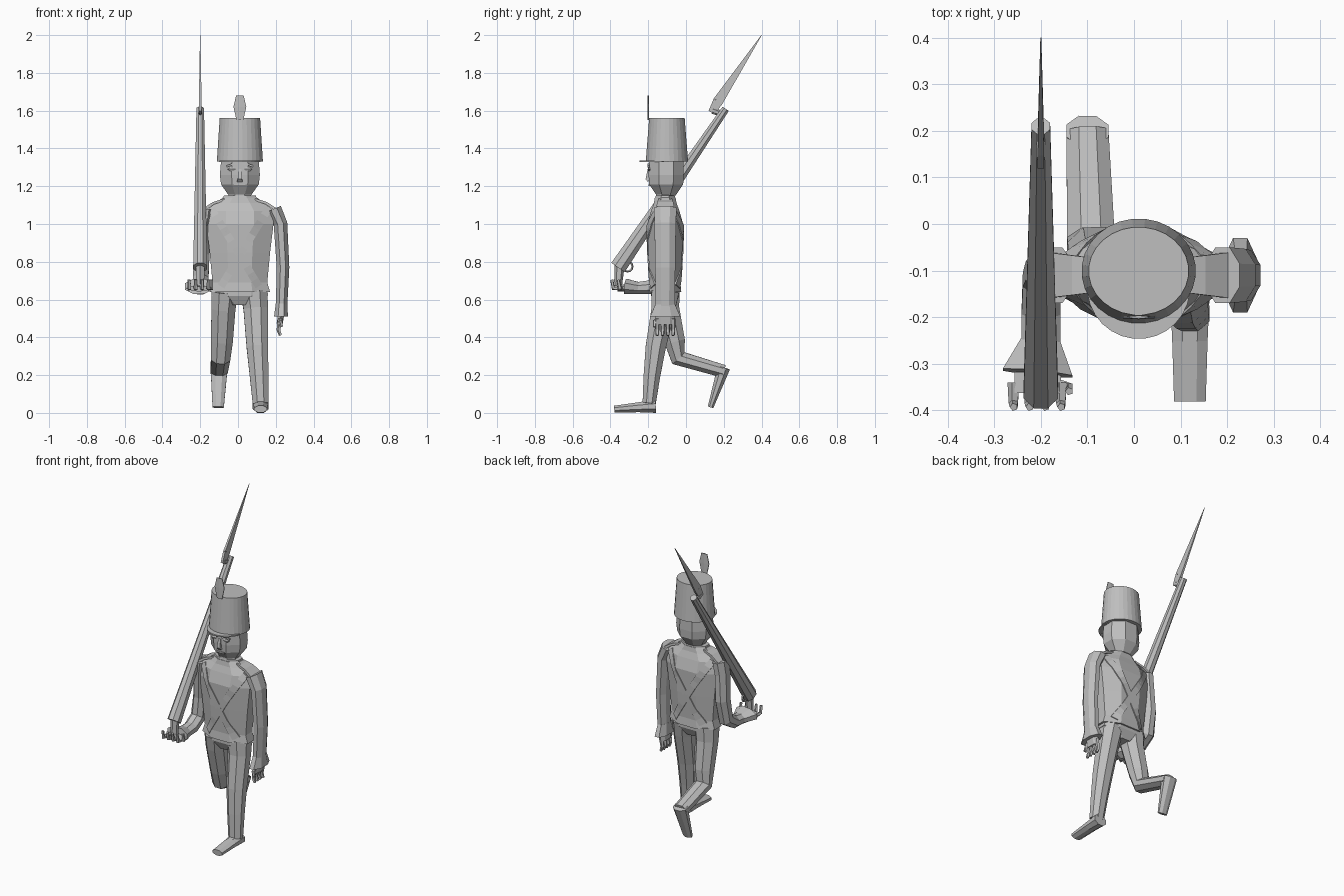
import bpy, bmesh
from math import sin, cos, pi
from mathutils import Vector
from mathutils.bvhtree import BVHTree

if "Cube" in bpy.data.objects:
    bpy.data.objects.remove(bpy.data.objects["Cube"])

tone = .52
grey = bpy.data.materials.new("plain_grey")
grey.use_nodes = True
grey.diffuse_color = (tone, tone, tone, 1)
grey.node_tree.nodes["Principled BSDF"].inputs["Base Color"].default_value = grey.diffuse_color

X, Y, Z = Vector((1, 0, 0)), Vector((0, 1, 0)), Vector((0, 0, 1))
MIDDLE = X * .01 - Y * .11      # upright axis of the body
SIDES = (("left", 1), ("right", -1))


def stitch(name, rings):
    """Join equal rings of points into one closed, flat-shaded part."""
    bm = bmesh.new()
    rows = [[bm.verts.new(point) for point in ring] for ring in rings]
    count = len(rows[0])
    for low, high in zip(rows, rows[1:]):
        for i in range(count):
            j = (i + 1) % count
            bm.faces.new((low[i], low[j], high[j], high[i]))
    bm.faces.new(rows[0])
    bm.faces.new(rows[-1])
    bmesh.ops.recalc_face_normals(bm, faces=bm.faces)
    mesh = bpy.data.meshes.new(name)
    bm.to_mesh(mesh)
    bm.free()
    mesh.materials.append(grey)
    part = bpy.data.objects.new(name, mesh)
    bpy.context.collection.objects.link(part)
    return part


def loft(name, centres, sizes, corners=8):
    """Sweep a polygon through the centres, with a half width and depth at each."""
    rings = []
    last = len(centres) - 1
    grow = 1 / cos(pi / corners)
    angles = [pi * (2 * k + 1) / corners for k in range(corners)]
    for i, (centre, (width, depth)) in enumerate(zip(centres, sizes)):
        into = centre - centres[max(i - 1, 0)]
        out = centres[min(i + 1, last)] - centre
        along = (into.normalized() + out.normalized()).normalized()
        guide = Y if abs(along.x) > .8 else X
        side = (guide - along * guide.dot(along)).normalized()
        other = along.cross(side)
        rings.append([centre + (side * width * cos(a) + other * depth * sin(a)) * grow
                      for a in angles])
    return stitch(name, rings)


def taper(name, centres, start, end, corners=8):
    """Loft whose size changes evenly from start to end."""
    last = len(centres) - 1
    start, end = Vector(start), Vector(end)
    sizes = [start.lerp(end, i / last) for i in range(last + 1)]
    return loft(name, centres, sizes, corners)


def limb(name, path, x_start, x_end, start, end, bow=0, corners=8):
    """Taper along a (y, z) path while x drifts evenly, bowed outward if asked."""
    last = len(path) - 1
    centres = []
    for i, (y, z) in enumerate(path):
        t = i / last
        centres.append(Vector((x_start + (x_end - x_start) * t + bow * sin(pi * t), y, z)))
    return taper(name, centres, start, end, corners)


def column(name, sections, shift=0, corners=8):
    """Upright loft on the body axis from (height, half width, half depth)."""
    centres = [MIDDLE + Y * shift + Z * height for height, *size in sections]
    return loft(name, centres, [size for height, *size in sections], corners)


def make_hand(side, base, spread, reach, curl, palm):
    """Palm, four curled fingers and a thumb."""
    taper(f"{side}_palm", [base - reach / 2, base + reach / 2], palm, palm, 6)
    knuckle, tip = (.011, .011), (.007, .007)
    for k in range(4):
        root = base + spread * (k - 1.5)
        bend = root + reach
        taper(f"{side}_finger_{k}", [root, bend, bend + curl], knuckle, tip, 5)
    bend = base - spread * 2 + reach / 4
    taper(f"{side}_thumb", [base - reach / 4, bend, bend + curl], knuckle, tip, 5)


# Torso with flared hem, hips, collar and neck
jacket = column("jacket", [
    (.64, .16, .085), (.69, .145, .08), (.85, .16, .09), (1, .178, .095),
    (1.07, .18, .075), (1.11, .13, .06), (1.14, .09, .055)])
column("hips", [(.68, .14, .075), (.62, .15, .075), (.57, .06, .05)])
column("collar", [(1.1, .095, .06), (1.15, .085, .05)])
column("neck", [(1.1, .06, .05), (1.18, .06, .05)])

# Crossed belts laid on the chest and the back
surface = BVHTree.FromObject(jacket, bpy.context.evaluated_depsgraph_get())
steps = 12
for place, facing in (("front", -1), ("back", 1)):
    lift = Y * facing * .006
    for side, sign in SIDES:
        top = MIDDLE + X * sign * .15 + Z * 1.08
        end = MIDDLE - X * sign * .1 + Z * .67
        across = (end - top).cross(Y).normalized() * .02
        rings = []
        for step in range(steps + 1):
            centre = top.lerp(end, step / steps)
            edges = []
            for point in (centre - across, centre + across):
                hit = surface.ray_cast(point + Y * facing, -Y * facing)[0]
                edges.append(hit or surface.find_nearest(point)[0])
            a, b = edges
            rings.append([a + lift, b + lift, b - lift / 2, a - lift / 2])
        stitch(f"{place}_belt_{side}", rings)

# Shoulder straps
for side, sign in SIDES:
    inner = MIDDLE + X * sign * .08 + Z * 1.13
    outer = MIDDLE + X * sign * .2 + Z * 1.07
    peak = inner.lerp(outer, .5) + Z * .01
    taper(f"{side}_shoulder_strap", [inner, peak, outer], (.035, .006), (.05, .008), 4)

# Head and face
column("head", [(1.15, .058, .05), (1.21, .1, .09), (1.26, .106, .093), (1.33, .1, .092)], .005)
face = MIDDLE - Y * .085
bridge = face + Z * 1.29
taper("nose", [bridge, bridge - Y * .01 - Z * .05, bridge - Z * .06],
      (.008, .008), (.014, .01), 4)
lips = face + Y * .005 + Z * 1.205
taper("mouth", [lips - X * .03, lips + X * .03], (.008, .005), (.008, .005), 4)
for side, sign in SIDES:
    eye = face + X * sign * .043 + Z * 1.29
    lid = Z * .01
    loft(f"{side}_eye", [eye - lid, eye, eye + lid], [(.01, .004), (.022, .007), (.01, .004)], 6)
    brow = eye + lid * 2.5 - Y * .004
    ends = X * .028 - lid
    taper(f"{side}_brow", [brow - X * .028 - lid, brow, brow + ends],
          (.005, .005), (.005, .005), 4)

# Tall hat with peak and plume
column("hat", [(1.33, .122, .112), (1.56, .107, .094)], .009, 28)
column("hat_peak", [(1.328, .11, .11), (1.336, .11, .11)], -.026, 28)
column("plume", [(1.55, .018, .004), (1.62, .034, .004), (1.68, .02, .003)], -.09, 6)

# Straight left leg and bent right leg, with shoes
hip = (MIDDLE.y, .64)
limb("left_leg", [hip, (-.12, .55), (-.16, .35), (-.18, .2), (-.195, .05)],
     .085, .12, (.072, .072), (.042, .035))
limb("left_shoe", [(-.16, .035), (-.25, .03), (-.38, .02)], .12, .12, (.042, .035), (.034, .018))
limb("right_leg", [hip, (-.1, .55), (-.06, .38), (-.04, .29), (.2, .22)],
     -.07, -.1, (.07, .075), (.045, .034))
limb("right_shoe", [(.2, .24), (.13, .03)], -.1, -.105, (.045, .034), (.03, .015))

# Hanging left arm with open hand
shoulder = (MIDDLE.y, 1.08)
limb("left_arm", [shoulder, (-.11, 1), (-.11, .77), (-.11, .55)],
     .19, .23, (.04, .06), (.03, .05), bow=.025)
limb("left_cuff", [(-.11, .58), (-.11, .51)], .23, .228, (.03, .05), (.037, .08))
make_hand("left", Vector((.225, -.11, .5)), Y * .028, -Z * .06 - X * .01,
          X * .01 - Z * .03, (.016, .045))

# Bent right arm with cupped hand
limb("right_arm", [shoulder, (-.11, 1), (-.1, .84), (-.12, .71), (-.19, .665), (-.26, .66)],
     -.17, -.2, (.04, .06), (.042, .032), bow=-.01)
limb("right_cuff", [(-.25, .66), (-.32, .67)], -.2, -.207, (.042, .032), (.075, .04))
make_hand("right", Vector((-.207, -.34, .66)), -X * .034, -Y * .045,
          Z * .045 - Y * .008, (.05, .016))

# Long gun held on the shoulder
gun = -.2
limb("gun_stock", [(-.36, .77), (.21, 1.61)], gun, gun, (.037, .043), (.02, .02))
limb("gun_grip", [(-.35, .8), (-.36, .67)], gun, gun, (.024, .024), (.02, .018), corners=6)
bpy.ops.mesh.primitive_torus_add(
    location=(gun, -.31, .775), rotation=(0, pi / 2, 0), major_radius=.026,
    minor_radius=.006, major_segments=12, minor_segments=5)
guard = bpy.context.object
guard.name = "trigger_guard"
guard.data.materials.append(grey)

# Blade fixed beside the muzzle
blade_root = (.17, 1.65)
limb("blade_mount", [(.2, 1.58), (.14, 1.6)], gun, gun, (.009, .014), (.009, .014), corners=6)
limb("blade_heel", [(.135, 1.59), blade_root], gun, gun, (.007, .018), (.007, .027), corners=4)
limb("blade", [blade_root, (.4, 2)], gun, gun, (.007, .027), (.001, .001), corners=4)
